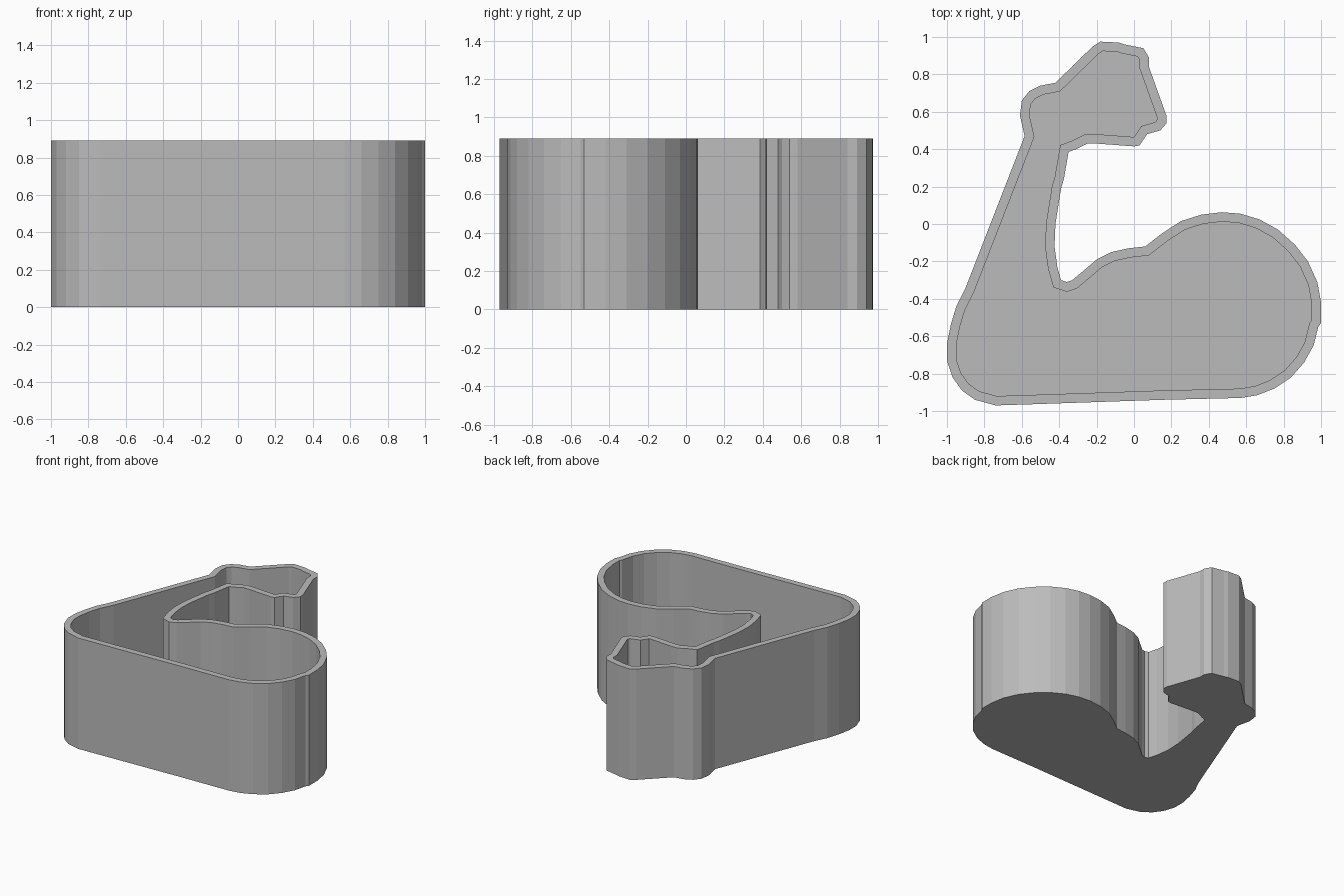
import bpy
import bmesh
from mathutils import Vector
from mathutils.geometry import intersect_point_line

cube = bpy.data.objects.get("Cube")
if cube:
    bpy.data.objects.remove(cube, do_unlink=True)

HEIGHT = 0.89
WALL = 0.05
FLOOR = 0.05

# Flexed arm outline, counter-clockwise: elbow, biceps, inner forearm, fist, outer forearm
ELBOW = [(-.9, -.34), (-.95, -.44), (-.98, -.54), (-1, -.64), (-1, -.73),
         (-.97, -.82), (-.92, -.89), (-.85, -.94), (-.74, -.97), (-.58, -.965)]
BICEPS = [(.15, -.94), (.57, -.93), (.66, -.915), (.75, -.88), (.84, -.82),
          (.91, -.74), (.96, -.65), (.985, -.55), (1, -.53), (1, -.42),
          (.98, -.31), (.93, -.2), (.86, -.11), (.77, -.03), (.67, .025),
          (.57, .055), (.47, .063), (.36, .05), (.25, .015), (.15, -.05),
          (.06, -.12), (-.03, -.13), (-.12, -.15), (-.2, -.19), (-.27, -.25)]
FOREARM = [(-.33, -.3), (-.36, -.31), (-.39, -.3), (-.41, -.23), (-.425, -.12),
           (-.42, 0), (-.39, .19), (-.375, .24), (-.35, .385), (-.31, .4)]
FIST = [(-.25, .43), (-.2, .43), (0, .415), (.03, .42), (.07, .48), (.14, .5),
        (.175, .54), (.173, .58), (.08, .84), (.08, .89), (.05, .94),
        (-.05, .96), (-.08, .97), (-.18, .975), (-.22, .95), (-.42, .755),
        (-.5, .74), (-.56, .71), (-.6, .66), (-.61, .58), (-.585, .47)]


def distance_to_outline(p, outline):
    best = 9.0
    for a, b in zip(outline, outline[1:] + outline[:1]):
        hit, t = intersect_point_line(p, a, b)
        t = min(max(t, 0), 1)
        best = min(best, (p - a.lerp(b, t)).length)
    return best


def inset(outline, width):
    """Mitred inward offset, without the points that fold over."""
    result = []
    for i, p in enumerate(outline):
        d1 = (p - outline[i - 1]).normalized()
        d2 = (outline[(i + 1) % len(outline)] - p).normalized()
        n1, n2 = Vector((-d1.y, d1.x)), Vector((-d2.y, d2.x))
        q = p + (n1 + n2) * width / (1 + n1.dot(n2))
        if distance_to_outline(q, outline) > width * 0.96:
            result.append(q)
    return result


def ring(bm, outline, z):
    return [bm.verts.new((p.x, p.y, z)) for p in outline]


def bridge(bm, low, high):
    for i in range(len(low)):
        bm.faces.new((low[i - 1], low[i], high[i], high[i - 1]))


outer = [Vector(p) for p in ELBOW + BICEPS + FOREARM + FIST]
inner = inset(outer, WALL)

# Tray: outer wall, base, inner wall, floor and rim
bm = bmesh.new()
base, outer_top = ring(bm, outer, 0), ring(bm, outer, HEIGHT)
floor, inner_top = ring(bm, inner, FLOOR), ring(bm, inner, HEIGHT)
bridge(bm, base, outer_top)
bridge(bm, floor, inner_top)
bm.faces.new(base)
bm.faces.new(floor)
rim_edges = [e for e in bm.edges if all(v.co.z > HEIGHT - 0.01 for v in e.verts)]
bmesh.ops.triangle_fill(bm, edges=rim_edges, use_beauty=True)
bmesh.ops.recalc_face_normals(bm, faces=bm.faces[:])

mesh = bpy.data.meshes.new("arm_tray")
bm.to_mesh(mesh)
bm.free()
tray = bpy.data.objects.new("arm_tray", mesh)
bpy.context.collection.objects.link(tray)

# Plain grey
grey = bpy.data.materials.new("plain_grey")
grey.use_nodes = True
colour = (0.5, 0.5, 0.5, 1)
grey.diffuse_color = colour
grey.node_tree.nodes["Principled BSDF"].inputs["Base Color"].default_value = colour
mesh.materials.append(grey)
